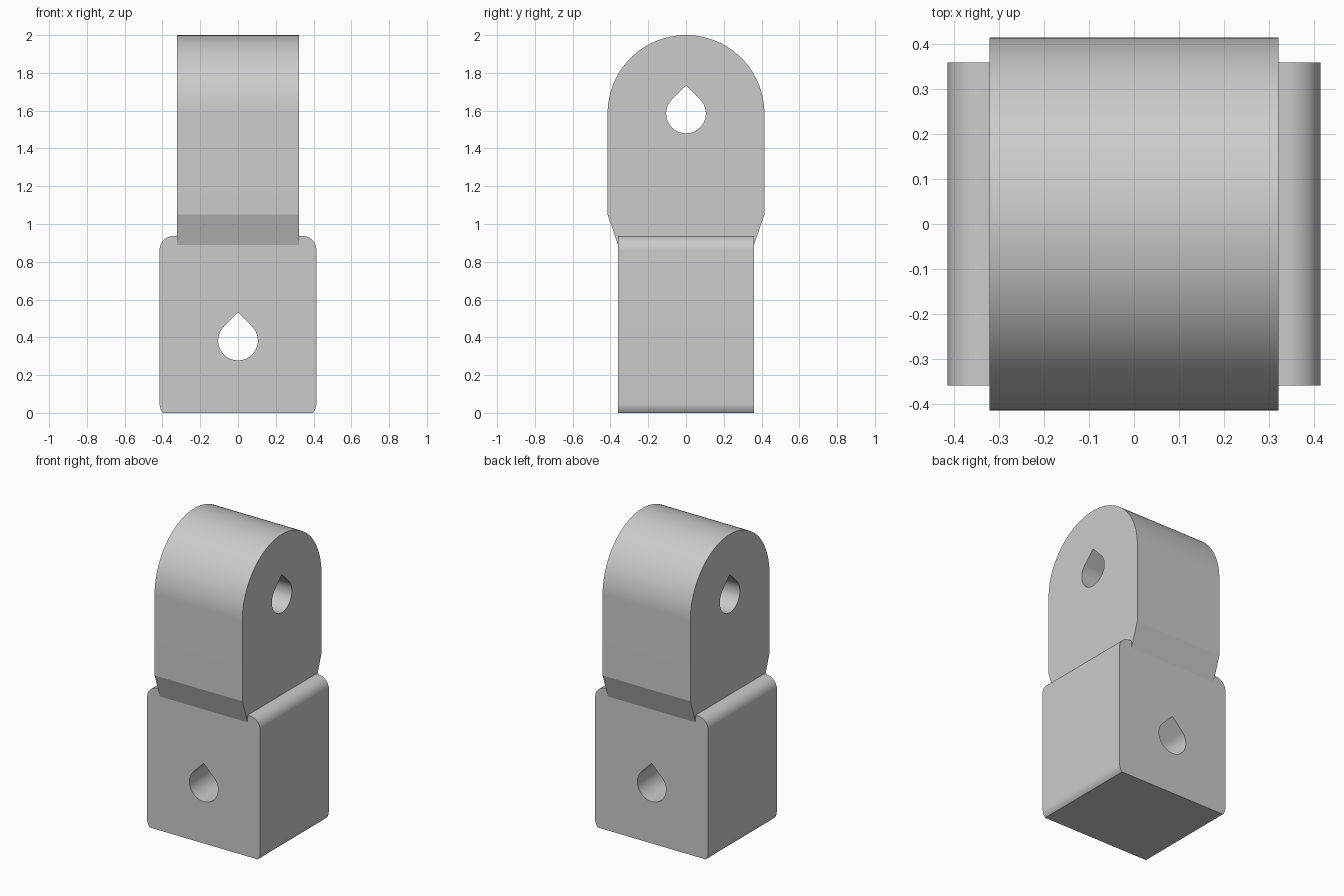
import bpy, bmesh
from math import sin, cos, radians
from mathutils import Vector

if "Cube" in bpy.data.objects:
    bpy.data.objects.remove(bpy.data.objects["Cube"], do_unlink=True)

grey = bpy.data.materials.new("plain grey")
grey.use_nodes = True
colour = (0.6, 0.6, 0.6, 1)
grey.diffuse_color = colour
grey.node_tree.nodes["Principled BSDF"].inputs["Base Color"].default_value = colour


def arc(u, z, radius, start, end, steps):
    angles = [radians(start + (end - start) * i / steps) for i in range(steps + 1)]
    return [(u + radius * cos(a), z + radius * sin(a)) for a in angles]


def mirrored(half):
    """Close a right-hand half profile, listed bottom to top, across the centre."""
    return half + [(-u, z) for u, z in reversed(half) if u > 1e-5]


def prism(name, profile, depth, along):
    """Extrude a (u, z) profile by depth on both sides of the centre."""
    def place(u, z, d):
        return Vector((d, u, z)) if along == "x" else Vector((u, d, z))
    bm = bmesh.new()
    face = bm.faces.new([bm.verts.new(place(u, z, -depth)) for u, z in profile])
    moved = bmesh.ops.extrude_face_region(bm, geom=[face])["geom"]
    bmesh.ops.translate(bm, vec=place(0, 0, 2 * depth),
                        verts=[v for v in moved if isinstance(v, bmesh.types.BMVert)])
    bmesh.ops.recalc_face_normals(bm, faces=bm.faces)
    mesh = bpy.data.meshes.new(name)
    bm.to_mesh(mesh)
    bm.free()
    mesh.materials.append(grey)
    obj = bpy.data.objects.new(name, mesh)
    bpy.context.collection.objects.link(obj)
    return obj


def combine(target, other, operation):
    """Apply a boolean, then discard the helper solid."""
    mod = target.modifiers.new(operation, "BOOLEAN")
    mod.operation, mod.solver, mod.object = operation, "EXACT", other
    bpy.ops.object.select_all(action="DESELECT")
    bpy.context.view_layer.objects.active = target
    target.select_set(True)
    bpy.ops.object.modifier_apply(modifier=mod.name)
    bpy.data.objects.remove(other, do_unlink=True)


WIDE, CORNER, HOLE = 0.415, 0.075, 0.105

# Lower block with rounded shoulders and cut-off rounded base
inner = WIDE - CORNER
lower_half = (arc(inner, 0.05, CORNER, -41.8, 0, 8)
              + arc(inner, 0.937 - CORNER, CORNER, 0, 90, 14))
link = prism("link_body", mirrored(lower_half), 0.36, "y")

# Upper lug with a round top and tapered foot sunk into the block
upper_half = [(0.356, 0.878), (WIDE, 1.05)] + arc(0, 2 - WIDE, WIDE, 0, 90, 40)
combine(link, prism("upper_lug", mirrored(upper_half), 0.322, "x"), "UNION")

# Teardrop pin holes at right angles to each other
for height, along in ((0.383, "y"), (1.585, "x")):
    drop_half = arc(0, height, HOLE, -90, 45, 36) + [(0, height + HOLE * 2 ** 0.5)]
    combine(link, prism("pin_hole_cutter", mirrored(drop_half), 1, along), "DIFFERENCE")

bpy.ops.object.shade_smooth_by_angle(angle=radians(15))
